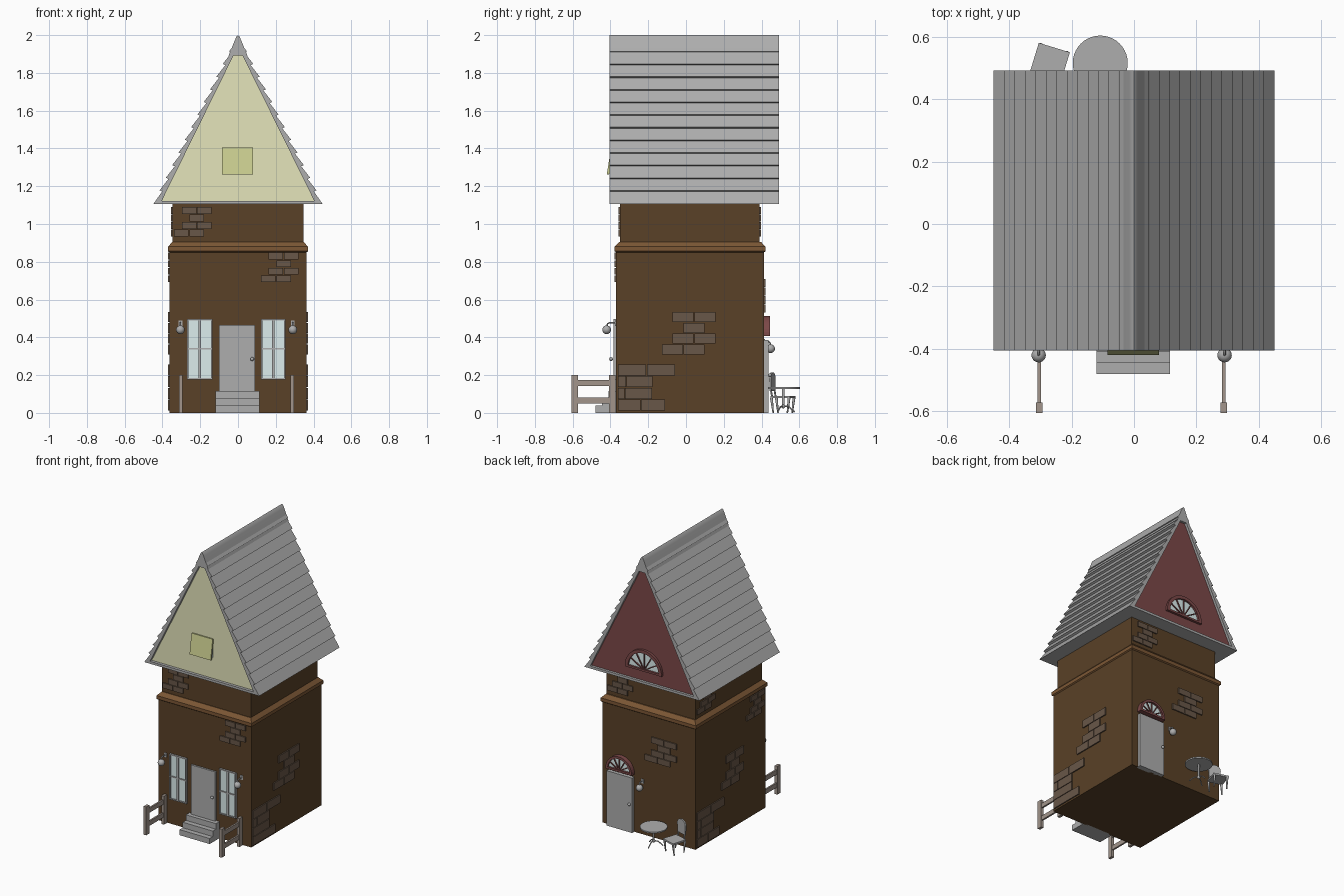
import bpy, bmesh
from math import pi, sin, cos, radians
from mathutils import Matrix, Vector

if "Cube" in bpy.data.objects:
    bpy.data.objects.remove(bpy.data.objects["Cube"])

I = Matrix.Identity(4)


def colour(name, rgb):
    m = bpy.data.materials.new(name)
    m.diffuse_color = (*rgb, 1)
    m.use_nodes = True
    m.node_tree.nodes["Principled BSDF"].inputs["Base Color"].default_value = m.diffuse_color
    return m


WALL = colour("wall_brown", (0.10, 0.052, 0.02))
TRIM = colour("trim_brown", (0.20, 0.095, 0.035))
BRICK = colour("brick", (0.14, 0.095, 0.065))
CREAM = colour("cream", (0.78, 0.78, 0.5))
OLIVE = colour("olive", (0.6, 0.62, 0.28))
RED = colour("red", (0.2, 0.065, 0.065))
GLASS = colour("glass", (0.72, 0.85, 0.85))
WOOD = colour("fence_wood", (0.36, 0.3, 0.26))
GREY = colour("grey", (0.42, 0.42, 0.42))


def finish(name, bm, mat=GREY, M=I, smooth=False):
    bm.transform(M)
    bmesh.ops.recalc_face_normals(bm, faces=bm.faces)
    me = bpy.data.meshes.new(name)
    bm.to_mesh(me)
    bm.free()
    ob = bpy.data.objects.new(name, me)
    bpy.context.collection.objects.link(ob)
    me.materials.append(mat)
    if smooth:
        bpy.ops.object.select_all(action='DESELECT')
        ob.select_set(True)
        bpy.context.view_layer.objects.active = ob
        bpy.ops.object.shade_smooth_by_angle(angle=radians(40))
    return ob


def add_box(bm, x0, x1, y0, y1, z0, z1):
    S = Matrix.Translation(((x0 + x1) / 2, (y0 + y1) / 2, (z0 + z1) / 2)) @ Matrix.Diagonal((x1 - x0, y1 - y0, z1 - z0, 1))
    bmesh.ops.create_cube(bm, size=1, matrix=S)


def boxes(name, dims, mat=GREY, M=I):
    bm = bmesh.new()
    for d in dims:
        add_box(bm, *d)
    return finish(name, bm, mat, M)


def prism(name, pts, y0, y1, mat=GREY, M=I, smooth=False):
    """Extrude an (x, z) outline along y."""
    bm = bmesh.new()
    f = bm.faces.new([bm.verts.new((x, y0, z)) for x, z in pts])
    r = bmesh.ops.extrude_face_region(bm, geom=[f])
    bmesh.ops.translate(bm, vec=(0, y1 - y0, 0), verts=[v for v in r['geom'] if isinstance(v, bmesh.types.BMVert)])
    return finish(name, bm, mat, M, smooth)


def cone(name, c, r1, r2, h, mat=GREY, M=I, seg=24):
    bm = bmesh.new()
    bmesh.ops.create_cone(bm, cap_ends=True, segments=seg, radius1=r1, radius2=r2, depth=h, matrix=Matrix.Translation(c))
    return finish(name, bm, mat, M, True)


def ball(name, c, r, M=I):
    bm = bmesh.new()
    bmesh.ops.create_uvsphere(bm, u_segments=20, v_segments=12, radius=r, matrix=Matrix.Translation(c))
    return finish(name, bm, GREY, M, True)


def tube(name, pts, r, M=I):
    cu = bpy.data.curves.new(name, 'CURVE')
    cu.dimensions = '3D'
    cu.bevel_depth, cu.bevel_resolution, cu.use_fill_caps = r, 2, True
    sp = cu.splines.new('POLY')
    sp.points.add(len(pts) - 1)
    for p, co in zip(sp.points, pts):
        p.co = (*(M @ Vector(co)), 1)
    cu.materials.append(GREY)
    bpy.context.collection.objects.link(bpy.data.objects.new(name, cu))


# Walls and sloped trim band
boxes("lower_walls", [(-.363, .363, -.37, .413, 0, .86)], WALL)
boxes("upper_walls", [(-.347, .347, -.35, .39, .86, 1.11)], WALL)
bm = bmesh.new()
rings = []
for o, z in ((0, .85), (.008, .856), (.008, .88), (-.016, .905)):
    rings.append([bm.verts.new(p) for p in ((-.363 - o, -.37 - o, z), (.363 + o, -.37 - o, z),
                                            (.363 + o, .413 + o, z), (-.363 - o, .413 + o, z))])
for a, b in zip(rings, rings[1:]):
    for i in range(4):
        bm.faces.new((a[i], a[(i + 1) % 4], b[(i + 1) % 4], b[i]))
bm.faces.new(rings[0])
bm.faces.new(rings[-1])
finish("trim_band", bm, TRIM)

# Roof slopes with overlapping shingle rows
ROWS = 13
for s, side in ((1, "right"), (-1, "left")):
    outer = []
    for i in range(ROWS):
        a, b = i / ROWS, (i + 1) / ROWS
        outer.append((s * (.435 * (1 - a) + .014), 1.105 + .87 * a + .006 * (i > 0)))
        outer.append((s * .435 * (1 - b), 1.105 + .87 * b))
    prism("roof_" + side, [(s * .405, 1.105)] + outer + [(0, 1.94), (s * .405, 1.12)], -.405, .492)
cap = [(.05, 1.892), (.03, 1.94), (.016, 1.975), (.007, 1.994), (0, 2.0)]
prism("ridge_cap", cap + [(-x, z) for x, z in cap[-2::-1]], -.405, .492, smooth=True)
boxes("eave_board", [(-.42, .42, -.405, .492, 1.105, 1.122)])
gable = [(-.415, 1.11), (.415, 1.11), (0, 1.95)]
prism("front_gable", gable, -.385, -.36, CREAM)
prism("back_gable", gable, .45, .475, RED)

# Tilted hatch in the front gable
boxes("hatch_opening", [(-.075, .075, -.39, -.38, 1.27, 1.395)], GLASS)
boxes("hatch", [(-.085, .08, -.012, 0, -.143, 0)], OLIVE,
      Matrix.Translation((0, -.385, 1.402)) @ Matrix.Rotation(radians(-9), 4, 'X'))


# Half-round fan windows
def fan(name, x, z, r, y0, y1):
    M = Matrix.Translation((x, 0, z))
    arc = [(cos(pi * i / 20), sin(pi * i / 20)) for i in range(21)]
    k = r * .84
    prism(name + "_glass", [(k * a, k * b) for a, b in arc], y0, y1 - .014, GLASS, M)
    prism(name + "_arch", [(r * a, r * b) for a, b in arc] + [(k * a, k * b) for a, b in arc[::-1]], y0, y1, RED, M)
    boxes(name + "_sill", [(-r, r, y0, y1, -.006, .008)], RED, M)
    bm = bmesh.new()
    for i in range(1, 6):
        t = bmesh.new()
        add_box(t, 0, r * .9, y0, y1 - .006, -.003, .003)
        t.transform(Matrix.Rotation(-pi * i / 6, 4, 'Y'))
        me = bpy.data.meshes.new("tmp")
        t.to_mesh(me)
        t.free()
        bm.from_mesh(me)
        bpy.data.meshes.remove(me)
    finish(name + "_spokes", bm, RED, M)


fan("gable_window", -.01, 1.2, .143, .46, .492)
fan("back_door_window", .215, .412, .102, .40, .445)

# Doors, knobs and steps
boxes("front_door", [(-.1, .09, -.383, -.36, 0, .465)])
ball("front_knob", (.075, -.397, .285), .01)
boxes("back_door", [(.115, .315, .40, .437, 0, .387)])
ball("back_knob", (.132, .445, .2), .01)
boxes("front_steps", [(-.12, .115, -.41 - .035 * i, -.36, .078 - .039 * i, .117 - .039 * i) for i in range(3)])

# Front windows
for side, a, b in (("left", -.265, -.14), ("right", .125, .248)):
    m = (a + b) / 2
    boxes("glass_" + side, [(a, b, -.377, -.36, .18, .495)], GLASS)
    boxes("window_frame_" + side,
          [(x - w, x + w, -.385, -.36, .178, .497) for x, w in ((a, .004), (m, .007), (b, .004))] +
          [(a, b, -.384, -.36, z - .004, z + .004) for z in (.182, .34, .493)])


# Wall lamps, built facing -y
def lamp(name, u, d, z, reach):
    M = Matrix.Rotation(pi if "back" in name else 0, 4, 'Z')
    ball(name + "_globe", (u, -d - reach, z), .023, M)
    tube(name + "_arm", [(u, -d + .01, z + .036), (u, -d - reach * .6, z + .038),
                         (u, -d - reach * .9, z + .033), (u, -d - reach, z + .015)], .004, M)
    boxes(name + "_plate", [(u - .01, u + .01, -d - .005, -d + .01, z + .02, z + .05)], GREY, M)


lamp("left_lamp", -.305, .37, .44, .05)
lamp("right_lamp", .29, .37, .44, .05)
lamp("back_lamp", -.05, .413, .34, .035)

# Short fences
for side, x in (("left", -.303), ("right", .287)):
    boxes("fence_" + side,
          [(x - .01, x + .01, y, y + .034, 0, .2) for y in (-.605, -.408)] +
          [(x - .006, x + .006, -.59, -.38, z, z + .032) for z in (.05, .142)], WOOD)

# Brick patches: rows of brick edges, from the bottom up
STEP = [[0, 1, 2], [.5, 1.5, 2.5], [1, 2], [.5, 1.5, 2.5]]
CORNER = [[0, .8, 1.65], [0, .25, 1.2], [0, .3, 1.22], [0, 1, 2]]
TURN = {"front": 0, "right": 1, "back": 2, "left": 3}


def bricks(name, face, d, u0, z0, w, h, rows=STEP):
    dims = []
    for i, row in enumerate(rows):
        for a, b in zip(row, row[1:]):
            dims.append((u0 + a * w + .002, u0 + b * w - .002, -d - .008, -d + .01,
                         z0 + i * h + .002, z0 + (i + 1) * h - .002))
    boxes(name, dims, BRICK, Matrix.Rotation(TURN[face] * pi / 2, 4, 'Z'))


bricks("bricks_front_upper", "front", .35, -.34, .932, .081, .04)
bricks("bricks_front_lower", "front", .37, .12, .69, .081, .04)
bricks("bricks_right_mid", "right", .363, -.13, .308, .115, .057)
bricks("bricks_right_corner", "right", .363, -.362, .01, .153, .062, CORNER)
bricks("bricks_back_upper", "back", .39, -.34, .932, .081, .04)
bricks("bricks_back_mid", "back", .413, -.03, .53, .1, .045)
bricks("bricks_left_mid", "left", .363, -.13, .308, .1, .057)
bricks("bricks_left_corner", "left", .363, -.405, .01, .153, .062, CORNER)
bricks("bricks_left_high", "left", .363, .15, .69, .081, .04)
bricks("bricks_left_upper", "left", .347, -.38, .932, .081, .04)

# Round pedestal table
T = Matrix.Translation((-.108, .515, 0))
cone("table_top", (0, 0, .132), .088, .088, .009, M=T, seg=40)
cone("table_stem", (0, 0, .08), .007, .007, .1, M=T, seg=12)
ball("table_hub", (0, 0, .035), .011, T)
for i in range(3):
    tube("table_foot_%d" % i, [(0, 0, .038), (.03, 0, .032), (.048, 0, .016), (.06, 0, .004)], .004,
         T @ Matrix.Rotation(2 * pi * i / 3 + pi / 2, 4, 'Z'))

# Chair turned slightly towards the table
C = Matrix.Translation((-.271, .512, 0)) @ Matrix.Rotation(radians(-17), 4, 'Z')
boxes("chair_seat", [(-.052, .052, -.052, .055, .078, .09)], GREY, C)
back = [(-.038, .115), (.038, .115)] + [(.042 * cos(pi * i / 12), .18 + .035 * sin(pi * i / 12)) for i in range(13)]
prism("chair_back", back, -.062, -.052, GREY, C)
for sx in (-1, 1):
    tube("chair_back_post", [(sx * .032, -.048, .08), (sx * .032, -.057, .13)], .005, C)
    for sy in (-1, 1):
        L = C @ Matrix.Translation((sx * .044, sy * .044, .04)) @ Matrix.Rotation(-sy * .12, 4, 'X')
        cone("chair_leg", (0, 0, 0), .004, .008, .08, M=L, seg=10)
